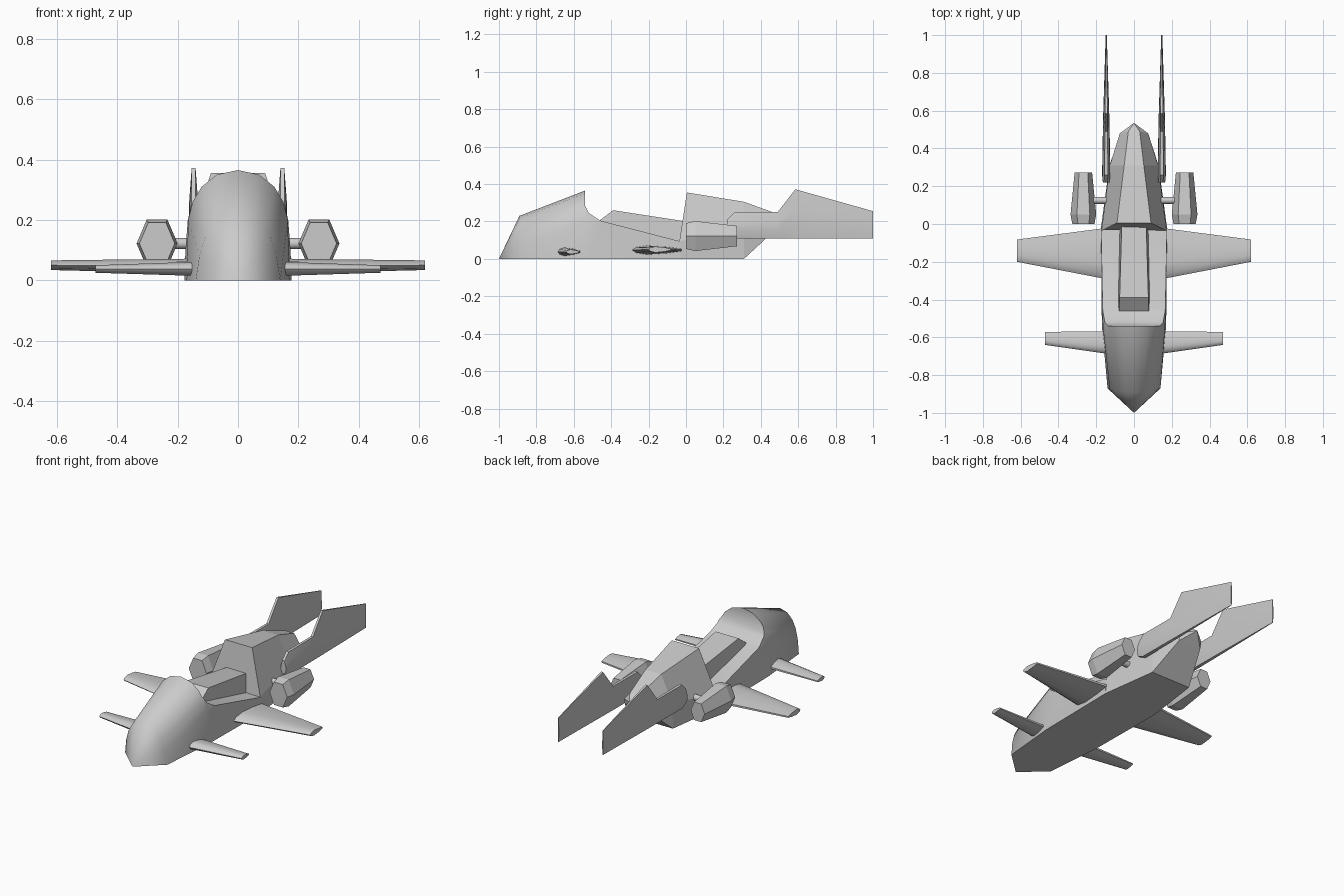
import bpy, bmesh, math

if "Cube" in bpy.data.objects:
    bpy.data.objects.remove(bpy.data.objects["Cube"], do_unlink=True)

GREY = (0.6, 0.6, 0.6, 1.0)
paint = bpy.data.materials.new("light_grey")
paint.use_nodes = True
paint.diffuse_color = GREY
paint.node_tree.nodes["Principled BSDF"].inputs["Base Color"].default_value = GREY


def loft(name, rings, smooth=None, side=1):
    """Skin equal rings of points; a one-point ring closes to a tip."""
    bm = bmesh.new()
    rows = [[bm.verts.new((side * x, y, z)) for x, y, z in r] for r in rings]
    for a, b in zip(rows, rows[1:]):
        n = max(len(a), len(b))
        for i in range(n):
            j = (i + 1) % n
            quad = [a[i % len(a)], a[j % len(a)], b[j % len(b)], b[i % len(b)]]
            bm.faces.new(list(dict.fromkeys(quad)))
    for row in (rows[0], rows[-1]):
        if len(row) > 2:
            bm.faces.new(row)
    bmesh.ops.recalc_face_normals(bm, faces=bm.faces)
    mesh = bpy.data.meshes.new(name)
    bm.to_mesh(mesh)
    bm.free()
    mesh.materials.append(paint)
    obj = bpy.data.objects.new(name, mesh)
    bpy.context.collection.objects.link(obj)
    if smooth:
        shade(obj, smooth)
    return obj


def select(obj):
    bpy.ops.object.select_all(action="DESELECT")
    obj.select_set(True)
    bpy.context.view_layer.objects.active = obj


def shade(obj, degrees):
    select(obj)
    bpy.ops.object.shade_smooth_by_angle(angle=math.radians(degrees))


def pair(name, rings, smooth=None):
    for label, side in (("left", 1), ("right", -1)):
        loft(f"{label}_{name}", rings, smooth, side)


def arch(half, y, lean=0.0):
    """Symmetric cross-section from a half profile that ends at x = 0."""
    pts = half + [(-x, z) for x, z in reversed(half[:-1])]
    return [(x, y - lean * z, z) for x, z in pts]


# Front hull: arched cowl, cut away behind the windscreen to form the deck
nose = [(0.14, 0), (0.128, 0.08), (0.108, 0.145), (0.085, 0.185), (0.05, 0.217), (0, 0.23)]
cowl = [(0.17, 0), (0.165, 0.2), (0.15, 0.26), (0.12, 0.31), (0.07, 0.35), (0, 0.365)]
aft = [(x * 1.04, z) for x, z in cowl]
hull = loft("front_hull", [[(0, -1, 0)], arch(nose, -0.87, 0.09),
                           arch(cowl, -0.54), arch(aft, -0.03)])
cut = [(-0.54, 0.5), (-0.54, 0.285), (-0.52, 0.245), (-0.46, 0.205),
       (-0.035, 0.095), (0.1, 0.09), (0.1, 0.5)]
cutter = loft("deck_cutter", [[(x, y, z) for y, z in cut] for x in (-0.4, 0.4)])
cutter.hide_render = True
mod = hull.modifiers.new("deck_cut", "BOOLEAN")
mod.operation, mod.solver, mod.object = "DIFFERENCE", "EXACT", cutter
select(hull)
bpy.ops.object.modifier_apply(modifier=mod.name)
bpy.data.objects.remove(cutter, do_unlink=True)
shade(hull, 48)

# Raised spine on the deck
def spine_ring(y, z, w_top, base):
    w = w_top + 0.01
    return [(-w, y, base), (-w_top, y, z), (w_top, y, z), (w, y, base)]

loft("deck_spine", [spine_ring(-0.46, 0.207, 0.078, 0.15),
                    spine_ring(-0.39, 0.26, 0.076, 0.15),
                    spine_ring(0.02, 0.197, 0.064, 0.08)])


# Rear hull: faceted engine tower tapering to the tail
def tower_ring(bottom, middle, top):
    right = [bottom, middle, top]
    return right + [(-x, y, z) for x, y, z in reversed(right)]

loft("rear_hull", [
    tower_ring((0.177, -0.035, 0), (0.172, -0.035, 0.095), (0.09, 0.005, 0.355)),
    tower_ring((0.13, 0.31, 0), (0.128, 0.31, 0.15), (0.052, 0.31, 0.305)),
    tower_ring((0.075, 0.47, 0.148), (0.075, 0.48, 0.19), (0.03, 0.49, 0.24)),
    [(0, 0.535, 0.21)]])


# Wings and canards: thin aerofoils
def foil(x, front, back, low, high):
    mid = (low + high) / 2
    shape = [(0, 0), (0.08, 0.6), (0.3, 1), (0.7, 0.7), (0.98, 0.25)]
    pts = shape + [(t, -h) for t, h in reversed(shape[1:])]
    return [(x, front + t * (back - front), mid + h * (high - low) / 2) for t, h in pts]

pair("main_wing", [foil(0.13, -0.295, -0.013, 0.022, 0.072),
                   foil(0.62, -0.2, -0.08, 0.034, 0.066)], 40)
pair("canard", [foil(0.12, -0.69, -0.565, 0.014, 0.062),
                foil(0.472, -0.64, -0.57, 0.025, 0.05)], 40)


# Engine pods: hexagonal barrels on short round pylons
def hexagon(y, s):
    half = [(0.068, 0), (0.034, 0.08), (-0.034, 0.08)]
    return [(0.268 + s * k * x, y, 0.122 + s * k * z) for k in (1, -1) for x, z in half]

pair("engine_pod", [hexagon(0, 0.86), hexagon(0.05, 1), hexagon(0.272, 0.68)])

def circle(x, r, n=16):
    return [(x, 0.125 + r * math.cos(i * math.tau / n), 0.122 + r * math.sin(i * math.tau / n))
            for i in range(n)]

pair("pod_pylon", [circle(0.1, 0.018), circle(0.24, 0.018)], 40)


# Tail fins: long tapered blades
def blade(y, low, high, thick):
    steps = [(0, 0.5), (0.3, 1), (0.6, 0.9), (1, 0.4)]
    edge = [(thick * w, low + t * (high - low)) for t, w in steps]
    pts = edge + [(-w, z) for w, z in reversed(edge)]
    return [(0.147 + x, y, z) for x, z in pts]

pair("tail_fin", [blade(0.22, 0.13, 0.21, 0.018), blade(0.26, 0.11, 0.25, 0.022),
                  blade(0.49, 0.11, 0.25, 0.018), blade(0.585, 0.11, 0.372, 0.016),
                  blade(1.0, 0.11, 0.255, 0.003)], 35)
